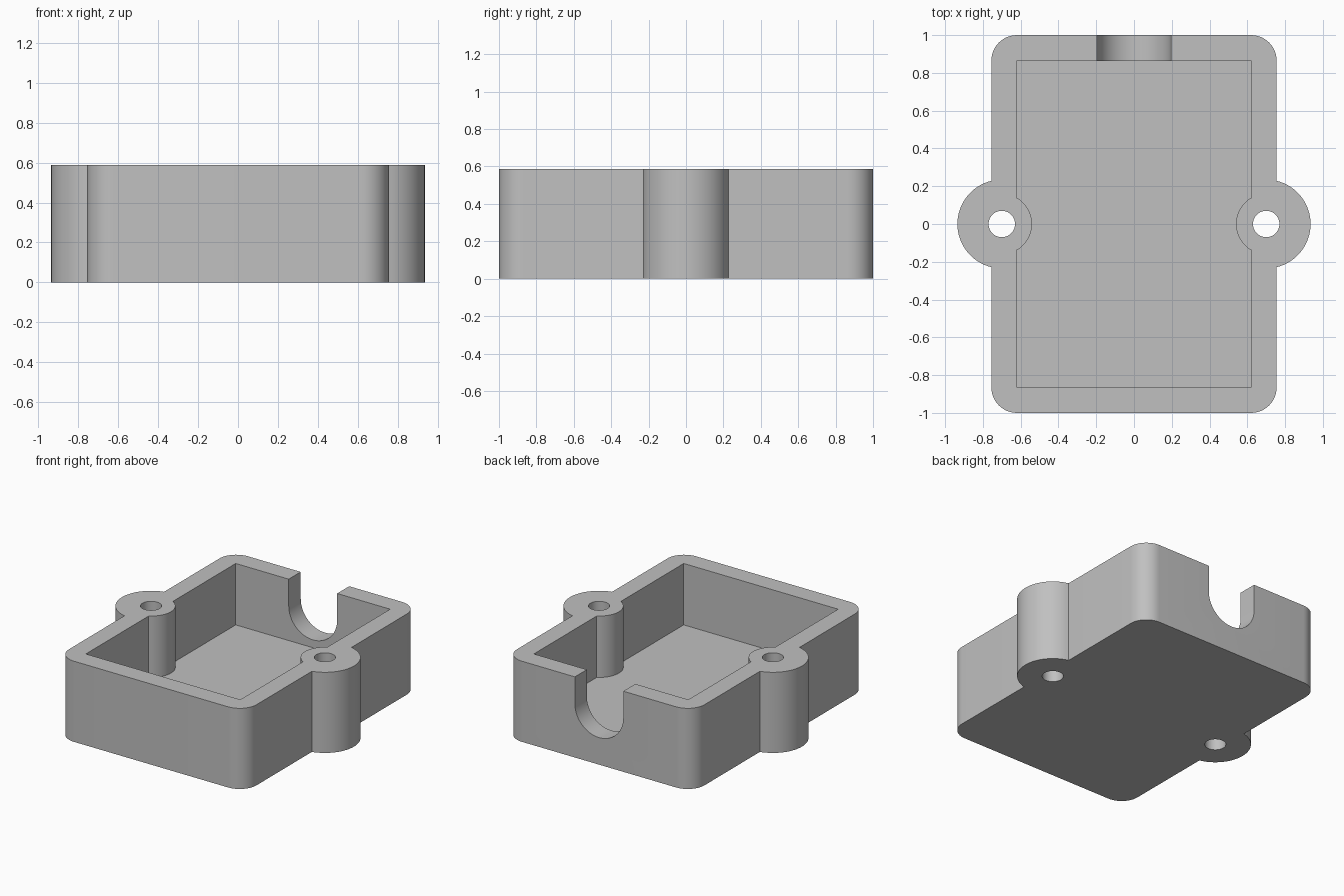
import bpy
import bmesh
from math import acos, cos, sin, pi, radians
from mathutils import Matrix

if "Cube" in bpy.data.objects:
    bpy.data.objects.remove(bpy.data.objects["Cube"], do_unlink=True)

HALF_X, HALF_Y, HEIGHT = 0.755, 1.0, 0.587
CORNER_R, FLOOR = 0.135, 0.14
IN_X, IN_Y = 0.622, 0.862
BOSS_X, BOSS_R, BOSS_IN_R, HOLE_R = 0.70, 0.235, 0.16, 0.07
NOTCH_R = 0.195
CLEAR = 0.1

grey = bpy.data.materials.new("plain grey")
grey.use_nodes = True
grey.diffuse_color = (0.53, 0.53, 0.53, 1)
grey.node_tree.nodes["Principled BSDF"].inputs["Base Color"].default_value = grey.diffuse_color


def arc(cx, cy, r, start, end, steps):
    angles = [start + (end - start) * i / steps for i in range(steps + 1)]
    return [(cx + r * cos(a), cy + r * sin(a)) for a in angles]


def both_halves(points):
    return points + [(-x, -y) for x, y in points]


def prism(name, points, low, high, turn=None):
    bm = bmesh.new()
    face = bm.faces.new([bm.verts.new((x, y, low)) for x, y in points])
    top = bmesh.ops.extrude_face_region(bm, geom=[face])["geom"]
    moved = [v for v in top if isinstance(v, bmesh.types.BMVert)]
    bmesh.ops.translate(bm, vec=(0, 0, high - low), verts=moved)
    if turn:
        bm.transform(turn)
    bmesh.ops.recalc_face_normals(bm, faces=bm.faces)
    mesh = bpy.data.meshes.new(name)
    bm.to_mesh(mesh)
    bm.free()
    mesh.materials.append(grey)
    obj = bpy.data.objects.new(name, mesh)
    bpy.context.collection.objects.link(obj)
    return obj


def cut(target, cutter):
    mod = target.modifiers.new(cutter.name, "BOOLEAN")
    mod.operation = "DIFFERENCE"
    mod.solver = "EXACT"
    mod.object = cutter
    bpy.ops.object.modifier_apply(modifier=mod.name)
    bpy.data.objects.remove(cutter, do_unlink=True)


# Outer shell: rounded box with a round screw boss on each side
cx, cy = HALF_X - CORNER_R, HALF_Y - CORNER_R
swing = acos((HALF_X - BOSS_X) / BOSS_R)
outline = (arc(cx, -cy, CORNER_R, -pi / 2, 0, 12)
           + arc(BOSS_X, 0, BOSS_R, -swing, swing, 32)
           + arc(cx, cy, CORNER_R, 0, pi / 2, 12))
box = prism("enclosure_box", both_halves(outline), 0, HEIGHT)
bpy.context.view_layer.objects.active = box
box.select_set(True)

# Cavity that leaves the inner side of each boss standing
swing = acos((BOSS_X - IN_X) / BOSS_IN_R)
inside = ([(IN_X, -IN_Y)]
          + arc(BOSS_X, 0, BOSS_IN_R, pi + swing, pi - swing, 20)
          + [(IN_X, IN_Y)])
cut(box, prism("cavity", both_halves(inside), FLOOR, HEIGHT + CLEAR))

# Screw holes through both bosses
for side in (-1, 1):
    ring = arc(side * BOSS_X, 0, HOLE_R, 0, 2 * pi, 40)[:-1]
    cut(box, prism("screw_hole", ring, -CLEAR, HEIGHT + CLEAR))

# U-shaped cable notch in the back wall
notch = (arc(0, HEIGHT - NOTCH_R, NOTCH_R, pi, 2 * pi, 32)
         + [(NOTCH_R, HEIGHT + CLEAR), (-NOTCH_R, HEIGHT + CLEAR)])
cut(box, prism("cable_notch", notch, -HALF_Y - CLEAR, -IN_Y + CLEAR / 2,
               Matrix.Rotation(radians(90), 4, "X")))

bpy.ops.object.shade_smooth_by_angle(angle=radians(30))
